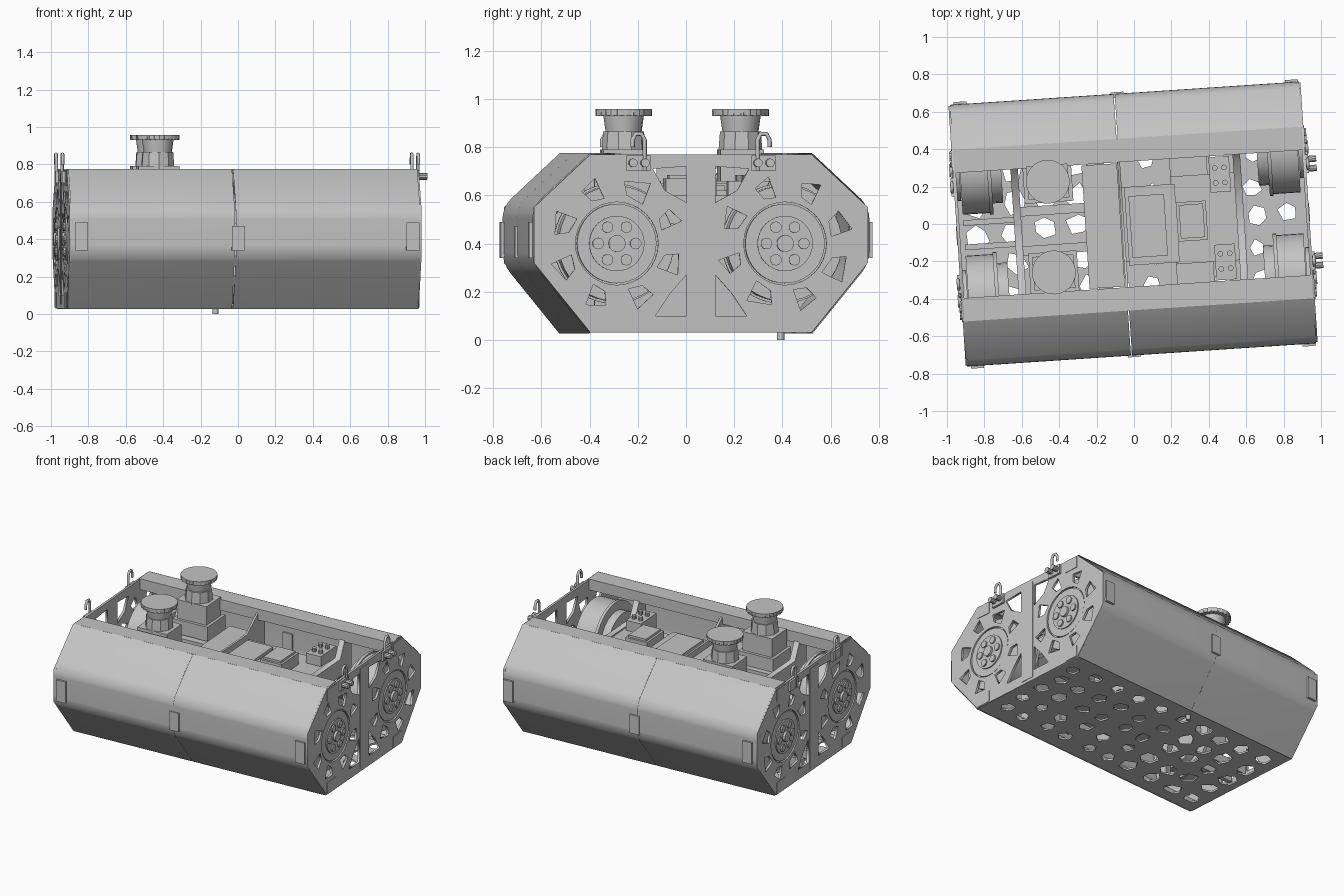
import bpy, bmesh, math, random
from mathutils import Matrix, Vector

cube = bpy.data.objects.get("Cube")
if cube:
    bpy.data.objects.remove(cube, do_unlink=True)
random.seed(4)
parts = []

grey = bpy.data.materials.new("plain grey")
grey.use_nodes = True
GREY = (0.55, 0.55, 0.55, 1)
grey.diffuse_color = GREY
grey.node_tree.nodes["Principled BSDF"].inputs["Base Color"].default_value = GREY

ALONG_X = Matrix(((0, 0, 1), (1, 0, 0), (0, 1, 0))).to_4x4()   # sheet plane -> yz plane
BACK, FRONT, SEAM = -0.95, 0.92, -0.07
TOP, FLOOR, HUB_Y, HUB_Z = 0.77, 0.03, 0.35, 0.40


def add(name, mesh, smooth=False):
    ob = bpy.data.objects.new(name, mesh)
    bpy.context.collection.objects.link(ob)
    mesh.materials.clear()
    mesh.materials.append(grey)
    parts.append(ob)
    if smooth:
        bpy.ops.object.select_all(action='DESELECT')
        ob.select_set(True)
        bpy.context.view_layer.objects.active = ob
        bpy.ops.object.shade_smooth_by_angle(angle=math.radians(35))
    return ob


def from_bmesh(name, bm, smooth=False):
    mesh = bpy.data.meshes.new(name)
    bm.to_mesh(mesh)
    bm.free()
    return add(name, mesh, smooth)


def box(name, x, y, z):
    """Box from (min, max) ranges."""
    bm = bmesh.new()
    size = [r[1] - r[0] for r in (x, y, z)]
    mid = Vector([(r[0] + r[1]) / 2 for r in (x, y, z)])
    bmesh.ops.create_cube(bm, size=1, matrix=Matrix.Translation(mid) @ Matrix.Diagonal((*size, 1)))
    return from_bmesh(name, bm)


def cyl(name, centre, r1, r2, depth, axis='Z', sides=32):
    bm = bmesh.new()
    turn = ALONG_X if axis == 'X' else Matrix()
    bmesh.ops.create_cone(bm, cap_ends=True, segments=sides, radius1=r1, radius2=r2,
                          depth=depth, matrix=Matrix.Translation(centre) @ turn)
    return from_bmesh(name, bm, True)


def sheet(name, loops, thick, matrix):
    """Filled outline with holes, given as 2D loops."""
    curve = bpy.data.curves.new(name, 'CURVE')
    curve.dimensions, curve.fill_mode, curve.extrude = '2D', 'BOTH', thick / 2
    for loop in loops:
        s = curve.splines.new('POLY')
        s.points.add(len(loop) - 1)
        for p, (u, v) in zip(s.points, loop):
            p.co = (u, v, 0, 1)
        s.use_cyclic_u = True
    tmp = bpy.data.objects.new(name + "_outline", curve)
    bpy.context.collection.objects.link(tmp)
    dg = bpy.context.evaluated_depsgraph_get()
    mesh = bpy.data.meshes.new_from_object(tmp.evaluated_get(dg))
    bpy.data.objects.remove(tmp, do_unlink=True)
    mesh.transform(matrix)
    return add(name, mesh)


def ring(cx, cy, r, n, jitter=0.0):
    start = random.random() * 6 if jitter else 0
    pts = []
    for i in range(n):
        a, q = start + math.tau * i / n, r * (1 + random.uniform(-jitter, jitter))
        pts.append((cx + q * math.cos(a), cy + q * math.sin(a)))
    return pts


# Curved side covers, two per side with a seam
PROFILE = [(0.36, TOP), (0.46, TOP), (0.695, 0.55), (0.695, 0.32), (0.46, FLOOR)]
for side, sname in ((1, "back"), (-1, "front")):
    for x0, x1, half in ((BACK, SEAM - 0.003, "right"), (SEAM + 0.003, FRONT, "left")):
        bm = bmesh.new()
        rows = [[bm.verts.new((x, side * y, z)) for y, z in PROFILE] for x in (x0, x1)]
        for i in range(len(PROFILE) - 1):
            bm.faces.new((rows[0][i], rows[0][i + 1], rows[1][i + 1], rows[1][i]))
        if side > 0:
            bmesh.ops.reverse_faces(bm, faces=bm.faces[:])
        bm.normal_update()
        bends = [e for e in bm.edges if len(e.link_faces) == 2 and abs(e.verts[0].co.y) > 0.6]
        bmesh.ops.bevel(bm, geom=bends, offset=0.045, segments=4, profile=0.5, affect='EDGES')
        cover = from_bmesh(f"{sname}_{half}_cover", bm, True)
        mod = cover.modifiers.new("thickness", 'SOLIDIFY')
        mod.thickness, mod.offset = 0.012, 0
        cover.modifiers.new("flat_panels", 'WEIGHTED_NORMAL').keep_sharp = True
    # Seam clip and end clips
    box(f"{sname}_seam_clip", (SEAM - 0.02, SEAM + 0.05), sorted((side * 0.68, side * 0.71)), (0.34, 0.47))
    for x, ename in ((BACK + 0.06, "right"), (FRONT - 0.035, "left")):
        box(f"{sname}_{ename}_end_clip", (x - 0.04, x + 0.03), sorted((side * 0.68, side * 0.714)), (0.34, 0.49))
    # Top rail and bottom rail
    box(f"{sname}_top_rail", (BACK, FRONT), sorted((side * 0.335, side * 0.46)), (0.755, 0.776))
    box(f"{sname}_inner_rail", (BACK, FRONT), sorted((side * 0.335, side * 0.35)), (0.70, 0.76))
    box(f"{sname}_bottom_rail", (BACK, FRONT), sorted((side * 0.38, side * 0.45)), (FLOOR, 0.06))

# Perforated floor
holes = []
for i in range(10):
    for j in range(5):
        holes.append(ring(-0.84 + i * 0.184 + random.uniform(-0.02, 0.02),
                          -0.33 + j * 0.165 + random.uniform(-0.02, 0.02),
                          0.06 if i < 4 else 0.048, random.choice((5, 6)), 0.2))
outline = [(BACK, -0.46), (FRONT, -0.46), (FRONT, 0.46), (BACK, 0.46)]
sheet("floor", [outline] + holes, 0.012, Matrix.Translation((0, 0, FLOOR + 0.006)))
box("lower_tray", (-0.25, 0.52), (-0.2, 0.2), (0.08, 0.10))
cyl("drain_plug", (-0.104, 0.40, 0.016), 0.016, 0.016, 0.032, sides=12)

# End plates with hub openings and lightening holes
half = PROFILE[1:]
octagon = half + [(-y, z) for y, z in reversed(half)]
cuts = []
for s in (1, -1):
    cuts.append(ring(s * HUB_Y, HUB_Z, 0.172, 32))
    for k in range(8):
        a = math.tau * k / 8 + (0.35 if s > 0 else math.pi - 0.35)
        w = random.uniform(0.14, 0.24)
        cuts.append([(s * HUB_Y + r * math.cos(a + d), HUB_Z + r * math.sin(a + d))
                     for r, d in ((0.195, -w), (0.285, -w * 0.7), (0.26, w), (0.205, w * 0.6))])
    cuts.append([(s * 0.06, 0.72), (s * 0.20, 0.71), (s * 0.15, 0.62), (s * 0.06, 0.57)])
    cuts.append([(s * 0.06, 0.27), (s * 0.06, 0.10), (s * 0.19, 0.10), (s * 0.13, 0.19)])

for x, out, ename in ((BACK, -1, "right"), (FRONT, 1, "left")):
    sheet(f"{ename}_end_plate", [octagon] + cuts, 0.016, Matrix.Translation((x, 0, 0)) @ ALONG_X)
    box(f"{ename}_centre_post", sorted((x, x + out * 0.011)), (-0.05, 0.05), (0.05, 0.75))
    for s, sname in ((1, "back"), (-1, "front")):
        tag = f"{ename}_{sname}"
        y = s * HUB_Y
        # Drum with flange behind the opening
        cyl(f"{tag}_drum", (x - out * 0.11, y, HUB_Z), 0.24, 0.24, 0.16, 'X', 40)
        cyl(f"{tag}_drum_flange", (x - out * 0.185, y, HUB_Z), 0.25, 0.25, 0.02, 'X', 40)
        cyl(f"{tag}_drum_core", (x - out * 0.22, y, HUB_Z), 0.19, 0.19, 0.06, 'X', 24)
        # Hub face, rim, bolts and axle
        cyl(f"{tag}_hub_face", (x - out * 0.012, y, HUB_Z), 0.165, 0.165, 0.03, 'X', 40)
        cyl(f"{tag}_hub_disc", (x + out * 0.004, y, HUB_Z), 0.115, 0.115, 0.014, 'X', 32)
        cyl(f"{tag}_axle", (x + out * 0.012, y, HUB_Z), 0.035, 0.035, 0.03, 'X', 20)
        for k, (by, bz) in enumerate(ring(y, HUB_Z, 0.078, 6)):
            cyl(f"{tag}_bolt_{k}", (x + out * 0.01, by, bz), 0.024, 0.024, 0.022, 'X', 10)
        # Corner blocks
        for z0, lvl in ((0.035, "lower"), (0.685, "upper")):
            box(f"{tag}_{lvl}_corner_block", sorted((x, x + out * 0.012)),
                sorted((s * 0.35, s * 0.455)), (z0, z0 + 0.08))
        # Lifting hook
        hx = x + out * 0.018
        curve = bpy.data.curves.new(f"{tag}_hook", 'CURVE')
        curve.dimensions, curve.bevel_depth, curve.bevel_resolution = '3D', 0.009, 2
        sp = curve.splines.new('POLY')
        path = [(-0.025, 0.70), (-0.025, 0.83), (-0.012, 0.855), (0.012, 0.855), (0.025, 0.83), (0.025, 0.80)]
        sp.points.add(len(path) - 1)
        for p, (dy, z) in zip(sp.points, path):
            p.co = (hx, s * (0.26 + dy), z, 1)
        hook = bpy.data.objects.new(f"{tag}_hook", curve)
        bpy.context.collection.objects.link(hook)
        curve.materials.append(grey)
        parts.append(hook)
        box(f"{tag}_hook_base", sorted((x, hx + out * 0.005)), sorted((s * 0.21, s * 0.31)), (0.70, 0.765))

# Pins on the left end
for s, sname in ((1, "back"), (-1, "front")):
    for d in (-0.025, 0.025):
        cyl(f"{sname}_pin", (FRONT + 0.04, s * 0.26 + d, 0.735), 0.018, 0.018, 0.05, 'X', 10)

# Middle bulkhead and open portal frames
arch = [(-0.42, 0.05), (0.42, 0.05), (0.42, 0.75), (0.34, 0.75), (0.2, 0.65), (-0.2, 0.65), (-0.34, 0.75), (-0.42, 0.75)]
gaps = [ring(s * 0.24, 0.35, 0.12, 6) for s in (1, -1)]
sheet("middle_bulkhead", [arch] + gaps, 0.014, Matrix.Translation((SEAM, 0, 0)) @ ALONG_X)
portal = [(0.34, 0.05), (0.42, 0.05), (0.42, 0.75), (0.34, 0.72), (0.28, 0.60)]
portal += [(-y, z) for y, z in reversed(portal)]
portal += [(-0.30, 0.48), (0.30, 0.48)]
for x, nm in ((0.56, "left"), (-0.63, "right")):
    sheet(f"{nm}_portal", [portal], 0.04, Matrix.Translation((x, 0, 0)) @ ALONG_X)

# Equipment deck
box("right_deck", (-0.27, -0.08), (-0.33, 0.33), (0.50, 0.61))
box("middle_deck", (-0.05, 0.22), (-0.22, 0.20), (0.48, 0.62))
box("left_deck", (0.20, 0.54), (-0.23, 0.24), (0.45, 0.59))
box("deck_panel", (-0.03, 0.16), (-0.18, 0.15), (0.62, 0.64))
box("control_box", (0.22, 0.38), (-0.11, 0.10), (0.59, 0.67))
box("control_box_lid", (0.235, 0.365), (-0.095, 0.085), (0.67, 0.685))
for s, sname in ((1, "back"), (-1, "front")):
    box(f"{sname}_valve_block", (0.41, 0.52), sorted((s * 0.14, s * 0.33)), (0.55, 0.66))
    for k in range(4):
        cyl(f"{sname}_valve_{k}", (0.44 + 0.05 * (k % 2), s * (0.19 + 0.08 * (k // 2)), 0.67), 0.015, 0.015, 0.03, sides=10)
    box(f"{sname}_deck_strut", (-0.62, -0.27), sorted((s * 0.08, s * 0.13)), (0.52, 0.57))
    box(f"{sname}_side_shelf", (0.20, 0.40), sorted((s * 0.23, s * 0.34)), (0.45, 0.50))
    box(f"{sname}_cross_strut", (-0.92, -0.62), sorted((s * 0.05, s * 0.08)), (0.06, 0.12))

    # Capped turret on its stepped base
    x, y = -0.455, s * 0.243 + 0.013
    box(f"{sname}_turret_footing", (x - 0.13, x + 0.13), (y - 0.11, y + 0.11), (0.45, 0.66))
    box(f"{sname}_turret_base", (x - 0.11, x + 0.11), (y - 0.09, y + 0.09), (0.66, 0.79))
    cyl(f"{sname}_turret_collar", (x, y, 0.82), 0.092, 0.085, 0.09, sides=10)
    cyl(f"{sname}_turret_neck", (x, y, 0.90), 0.075, 0.085, 0.07, sides=16)
    cyl(f"{sname}_turret_cap", (x, y, 0.945), 0.115, 0.117, 0.026, sides=32)
    for k, (bx, by) in enumerate(ring(x, y, 0.107, 24)):
        cyl(f"{sname}_cap_stud_{k}", (bx, by, 0.943), 0.011, 0.011, 0.028, sides=6)

# The whole hull stands slightly turned
turn = Matrix.Rotation(math.radians(3.8), 4, 'Z') @ Matrix.Translation((0.01, 0, 0))
for ob in parts:
    ob.matrix_world = turn @ ob.matrix_basis
